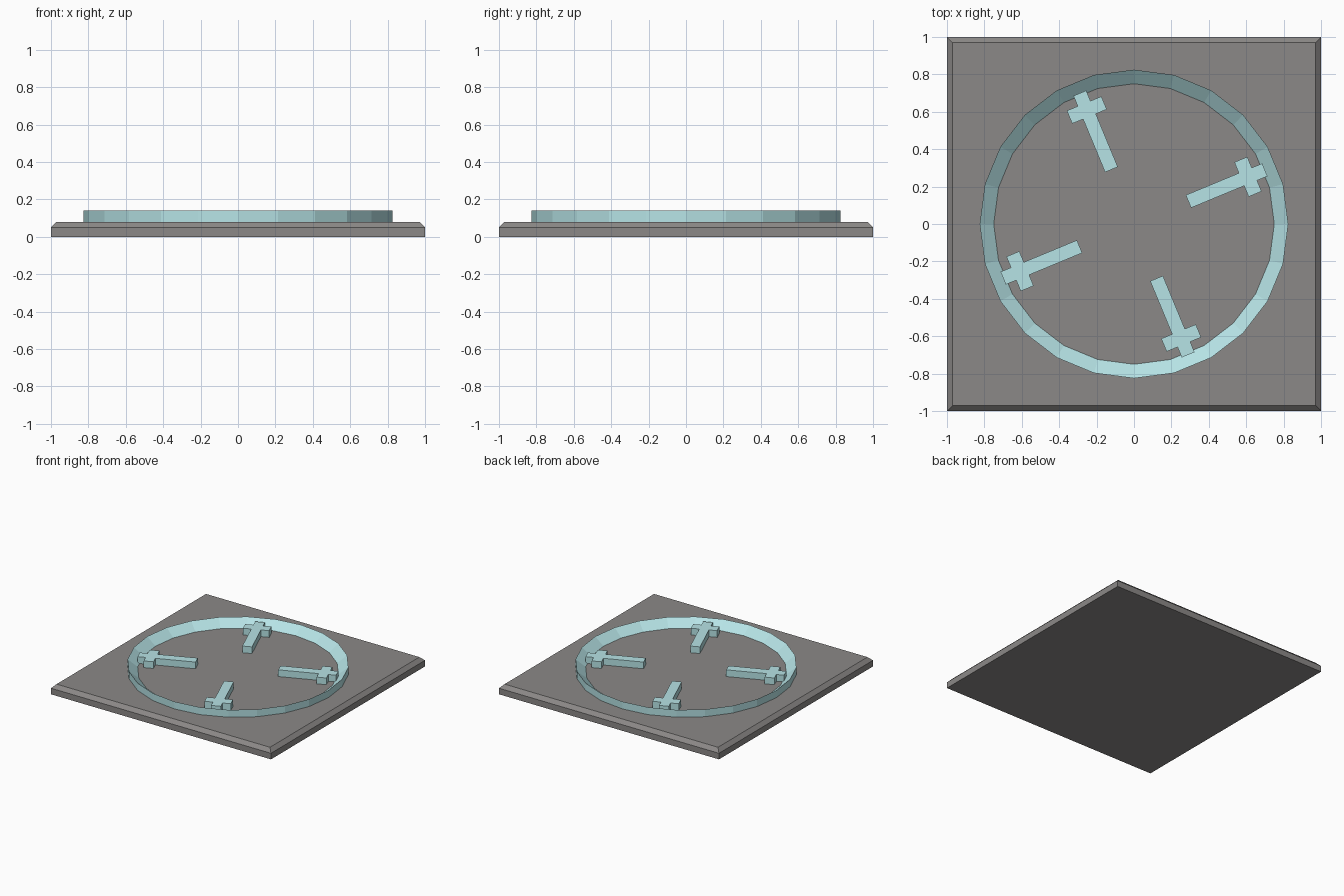
import bpy, bmesh, math
from mathutils import Matrix

if "Cube" in bpy.data.objects:
    bpy.data.objects.remove(bpy.data.objects["Cube"])


def make_object(name, bm, mat):
    bmesh.ops.recalc_face_normals(bm, faces=bm.faces)
    mesh = bpy.data.meshes.new(name)
    bm.to_mesh(mesh)
    bm.free()
    mesh.materials.append(mat)
    obj = bpy.data.objects.new(name, mesh)
    bpy.context.collection.objects.link(obj)
    return obj


def material(name, color):
    mat = bpy.data.materials.new(name)
    mat.diffuse_color = (*color, 1)
    mat.use_nodes = True
    mat.node_tree.nodes["Principled BSDF"].inputs["Base Color"].default_value = mat.diffuse_color
    return mat


stone = material("stone", (0.26, 0.25, 0.245))
glow = material("pale_cyan", (0.47, 0.77, 0.79))
BASE_TOP, TRIM_TOP = 0.08, 0.14

# Base slab: square sides with a chamfered upper rim
bm = bmesh.new()
loops = [[bm.verts.new((sx * r, sy * r, z))
          for sx, sy in ((-1, -1), (1, -1), (1, 1), (-1, 1))]
         for r, z in ((1, 0), (1, 0.05), (0.97, BASE_TOP))]
bm.faces.new(loops[0])
bm.faces.new(loops[-1])
for low, high in zip(loops, loops[1:]):
    for i in range(4):
        j = (i + 1) % 4
        bm.faces.new((low[i], low[j], high[j], high[i]))
make_object("base_slab", bm, stone)

# Ring: 24-sided, upright outside wall, top sloping down to the inside
SIDES = 24
profile = [(0.825, BASE_TOP), (0.825, TRIM_TOP), (0.75, BASE_TOP)]
bm = bmesh.new()
rings = []
for k in range(SIDES):
    a = math.tau * k / SIDES
    rings.append([bm.verts.new((r * math.cos(a), r * math.sin(a), z)) for r, z in profile])
for k in range(SIDES):
    p, q = rings[k], rings[(k + 1) % SIDES]
    for i in range(3):
        j = (i + 1) % 3
        bm.faces.new((p[i], q[i], q[j], p[j]))
make_object("sloped_ring", bm, glow)

# Cross markers: extruded outline, long arm pointing at the centre
W, G = 0.037, 0.10
half = [(0.315, W), (0.622, W), (0.622, G), (0.697, G), (0.697, W), (0.757, W)]
outline = half + [(x, -y) for x, y in reversed(half)]
for n in range(4):
    bm = bmesh.new()
    face = bm.faces.new([bm.verts.new((x, y, BASE_TOP)) for x, y in outline])
    top = bmesh.ops.extrude_face_region(bm, geom=[face])["geom"]
    moved = [v for v in top if isinstance(v, bmesh.types.BMVert)]
    bmesh.ops.translate(bm, verts=moved, vec=(0, 0, TRIM_TOP - BASE_TOP - 0.005))
    turn = Matrix.Rotation(math.radians(22.5 + 90 * n), 4, 'Z')
    bmesh.ops.transform(bm, matrix=turn, verts=bm.verts)
    if not any(f.normal.z < -0.9 for f in bm.faces) and len(bm.faces) < len(outline) + 2:
        bm.faces.new([v for v in bm.verts if v not in moved])
    make_object(f"cross_marker_{n + 1}", bm, glow)
